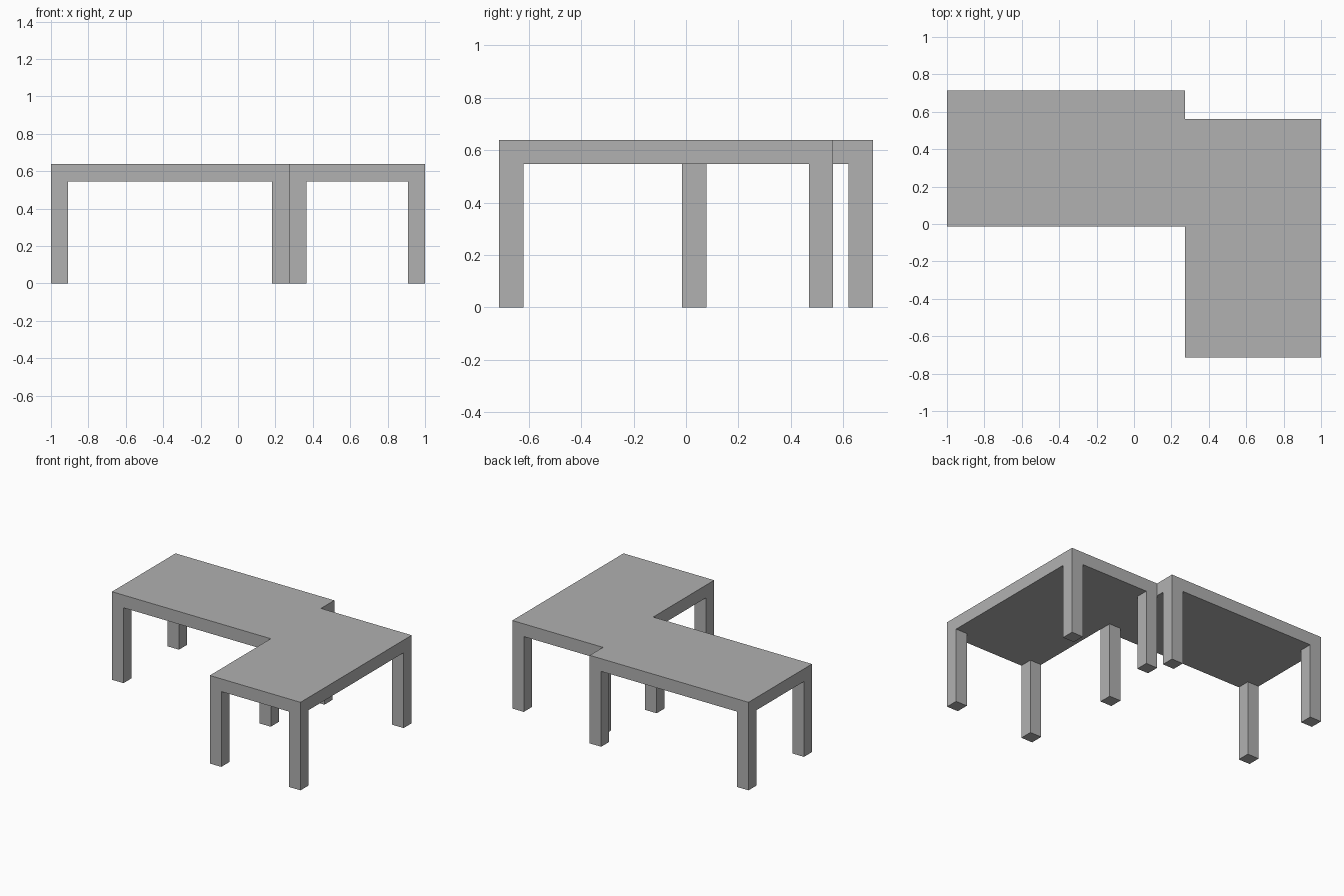
import bpy, bmesh

if "Cube" in bpy.data.objects:
    bpy.data.objects.remove(bpy.data.objects["Cube"])

HEIGHT, UNDER, LEG = 0.638, 0.546, 0.092

grey = bpy.data.materials.new("dark_grey")
grey.diffuse_color = (0.44, 0.44, 0.44, 1)
grey.use_nodes = True
grey.node_tree.nodes["Principled BSDF"].inputs["Base Color"].default_value = grey.diffuse_color


def table(name, x0, x1, y0, y1):
    """Slab top with four square corner legs flush with its rim."""
    bm = bmesh.new()
    xs = (x0, x0 + LEG, x1 - LEG, x1)
    ys = (y0, y0 + LEG, y1 - LEG, y1)
    v = [[bm.verts.new((x, y, UNDER)) for y in ys] for x in xs]

    # Underside cells, with a leg hanging from each corner cell
    for i in range(3):
        for j in range(3):
            cell = (v[i][j], v[i][j + 1], v[i + 1][j + 1], v[i + 1][j])
            if i == 1 or j == 1:
                bm.faces.new(cell)
                continue
            foot = [bm.verts.new((p.co.x, p.co.y, 0)) for p in cell]
            bm.faces.new(foot)
            for k in range(4):
                n = (k + 1) % 4
                bm.faces.new((cell[k], cell[n], foot[n], foot[k]))

    # Slab: rim walls and flat top
    ring = ([v[i][0] for i in range(3)] + [v[3][j] for j in range(3)]
            + [v[i][3] for i in (3, 2, 1)] + [v[0][j] for j in (3, 2, 1)])
    upper = [bm.verts.new((p.co.x, p.co.y, HEIGHT)) for p in ring]
    bm.faces.new(upper)
    for k in range(12):
        n = (k + 1) % 12
        bm.faces.new((ring[k], ring[n], upper[n], upper[k]))

    bmesh.ops.recalc_face_normals(bm, faces=bm.faces[:])
    mesh = bpy.data.meshes.new(name)
    bm.to_mesh(mesh)
    bm.free()
    mesh.materials.append(grey)
    obj = bpy.data.objects.new(name, mesh)
    bpy.context.collection.objects.link(obj)


# Two identical tables set at right angles
table("long_table", -1.0, 0.273, -0.0145, 0.7125)
table("side_table", 0.273, 1.0, -0.7125, 0.5605)
